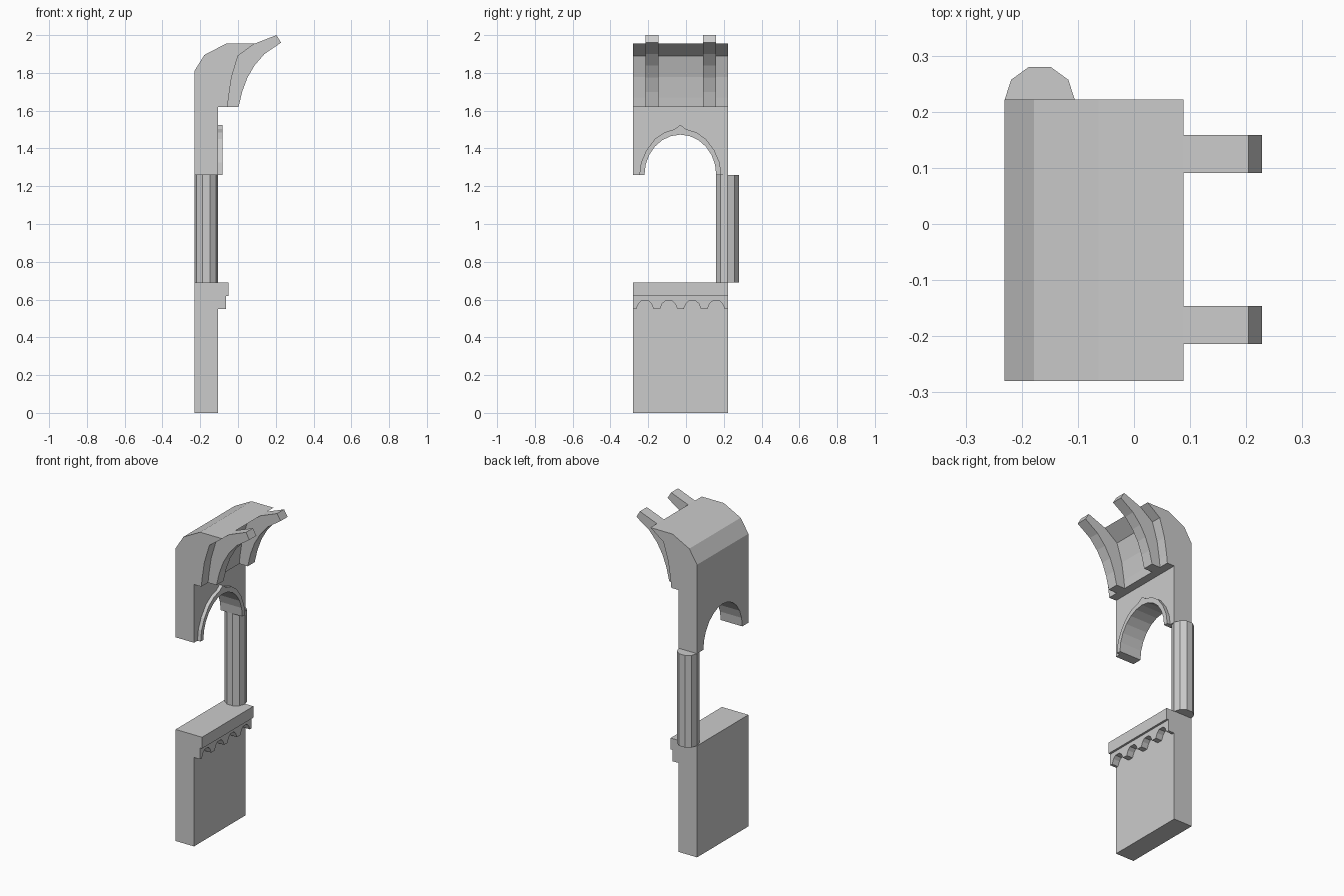
import bpy, bmesh, math
from mathutils import Vector

if "Cube" in bpy.data.objects:
    bpy.data.objects.remove(bpy.data.objects["Cube"])

Y0, Y1 = -0.28, 0.222      # wall width
XB, XF = -0.231, -0.105    # wall back and front


def prism(name, pts, axis, a, b):
    """Extrude a 2D outline: axis 'x' takes (y, z) points, 'y' takes (x, z)."""
    bm = bmesh.new()
    pos = lambda p, t: (t, p[0], p[1]) if axis == 'x' else (p[0], t, p[1])
    face = bm.faces.new([bm.verts.new(pos(p, a)) for p in pts])
    ext = bmesh.ops.extrude_face_region(bm, geom=[face])
    shift = Vector((b - a, 0, 0)) if axis == 'x' else Vector((0, b - a, 0))
    bmesh.ops.translate(bm, vec=shift, verts=[v for v in ext['geom'] if isinstance(v, bmesh.types.BMVert)])
    bmesh.ops.recalc_face_normals(bm, faces=bm.faces)
    me = bpy.data.meshes.new(name)
    bm.to_mesh(me)
    bm.free()
    ob = bpy.data.objects.new(name, me)
    bpy.context.collection.objects.link(ob)
    return ob


# Lower wall with projecting sill
prism("lower_wall", [(XB, 0), (XF, 0), (XF, 0.62), (-0.05, 0.62), (-0.05, 0.69), (XB, 0.69)], 'y', Y0, Y1)

# Scalloped trim under the sill
step = (Y1 - Y0) / 4
trim = [(Y0, 0.62), (Y0, 0.55)]
for i in range(4):
    c = Y0 + step * (i + 0.5)
    for dy, z in [(-0.046, 0.55), (-0.034, 0.578), (-0.017, 0.594), (0.017, 0.594), (0.034, 0.578), (0.046, 0.55)]:
        trim.append((c + dy, z))
trim += [(Y1, 0.55), (Y1, 0.62)]
prism("scalloped_trim", trim, 'x', XF, -0.063)

# Ten-sided column
bpy.ops.mesh.primitive_cylinder_add(vertices=10, radius=0.063, depth=0.57, location=(-0.168, 0.22, 0.975),
                                    rotation=(0, 0, math.pi / 2))
bpy.context.object.name = "column"

# Upper wall with arched opening
AC = -0.03
arch = [(AC - 0.19 * math.cos(math.pi * i / 12), 1.26 + 0.213 * math.sin(math.pi * i / 12)) for i in range(13)]
prism("arched_wall", [(Y0, 1.26)] + arch + [(Y1, 1.26), (Y1, 1.62), (Y0, 1.62)], 'x', XB, XF)

# Pointed moulding around the arch
half = [(0.217, 1.26), (0.208, 1.325), (0.18, 1.39), (0.135, 1.45), (0.085, 1.485), (0.03, 1.502)]
outer = [(AC + d, z) for d, z in half] + [(AC, 1.525)] + [(AC - d, z) for d, z in reversed(half)]
prism("arch_moulding", arch + outer, 'x', XF, -0.083)

# Coved cornice
cove = [(-0.055, 1.62), (-0.05, 1.67), (-0.034, 1.777), (0.0, 1.89), (0.088, 1.955)]
prism("cornice", [(XB, 1.62)] + cove + [(-0.063, 1.955), (-0.178, 1.895), (XB, 1.81)], 'y', Y0, Y1)

# Pair of curved brackets
lower = [(0.003, 1.62), (0.022, 1.70), (0.05, 1.775), (0.088, 1.84), (0.14, 1.9), (0.228, 1.96)]
for name, y in (("bracket_left", -0.214), ("bracket_right", 0.091)):
    prism(name, lower + [(0.204, 2.0)] + cove[::-1], 'y', y, y + 0.068)
